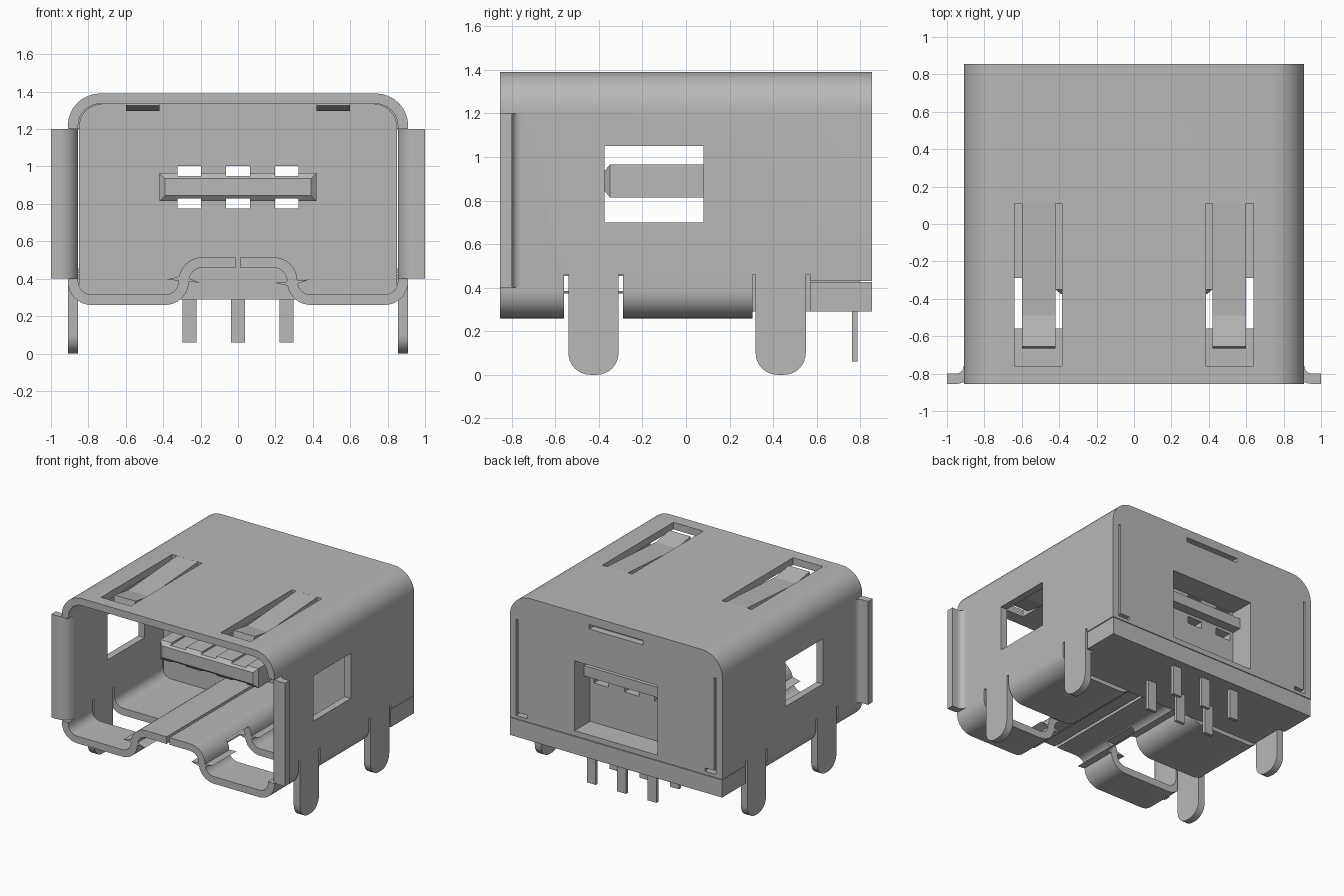
import bpy, bmesh, math
from mathutils import Vector

if "Cube" in bpy.data.objects:
    bpy.data.objects.remove(bpy.data.objects["Cube"], do_unlink=True)

grey = bpy.data.materials.new("metal_grey")
grey.use_nodes = True
grey.diffuse_color = (0.48, 0.48, 0.48, 1)
grey.node_tree.nodes["Principled BSDF"].inputs["Base Color"].default_value = (0.48, 0.48, 0.48, 1)

T = 0.055          # sheet thickness
H = T / 2
W, D, TOP = 0.91, 0.855, 1.39
SIDES = (-1, 1)


def finish(bm, name):
    bmesh.ops.recalc_face_normals(bm, faces=bm.faces)
    mesh = bpy.data.meshes.new(name)
    bm.to_mesh(mesh)
    bm.free()
    mesh.materials.append(grey)
    ob = bpy.data.objects.new(name, mesh)
    bpy.context.collection.objects.link(ob)
    return ob


def select(ob):
    bpy.ops.object.select_all(action='DESELECT')
    ob.select_set(True)
    bpy.context.view_layer.objects.active = ob


def smooth(ob):
    select(ob)
    bpy.ops.object.shade_smooth_by_angle(angle=math.radians(30))


def place(axis, p, a):
    return {'x': (a, p[0], p[1]), 'y': (p[0], a, p[1]), 'z': (p[0], p[1], a)}[axis]


def prism(name, pts, axis, a, b):
    """Extrude a flat outline along an axis from a to b."""
    bm = bmesh.new()
    lo = [bm.verts.new(place(axis, p, a)) for p in pts]
    hi = [bm.verts.new(place(axis, p, b)) for p in pts]
    bm.faces.new(lo)
    bm.faces.new(hi)
    for i in range(len(pts)):
        j = (i + 1) % len(pts)
        bm.faces.new((lo[i], lo[j], hi[j], hi[i]))
    return finish(bm, name)


def rounded(corners, closed=False, steps=8):
    """Round a polyline given as (u, v, radius) corners."""
    n, out = len(corners), []
    for i, (u, v, r) in enumerate(corners):
        c = Vector((u, v))
        if r == 0 or (not closed and i in (0, n - 1)):
            out.append(c)
            continue
        d1 = (Vector(corners[i - 1][:2]) - c).normalized()
        d2 = (Vector(corners[(i + 1) % n][:2]) - c).normalized()
        half = d1.angle(d2) / 2
        mid = c + (d1 + d2).normalized() * r / math.sin(half)
        s = c + d1 * r / math.tan(half) - mid
        e = c + d2 * r / math.tan(half) - mid
        turn = s.angle_signed(e)
        for k in range(steps + 1):
            t = -turn * k / steps
            out.append(mid + Vector((s.x * math.cos(t) - s.y * math.sin(t),
                                     s.x * math.sin(t) + s.y * math.cos(t))))
    return out


def band(path):
    """Thicken an open path into a closed sheet outline."""
    left, right = [], []
    for i, p in enumerate(path):
        a = (p - path[i - 1]).normalized() if i else None
        b = (path[i + 1] - p).normalized() if i < len(path) - 1 else None
        a, b = a or b, b or a
        t = (a + b).normalized()
        off = Vector((-t.y, t.x)) * H / max(0.3, t.dot(a))
        left.append(p + off)
        right.append(p - off)
    return left + right[::-1]


def boxes(name, items):
    """Boxes given as (x0, x1, y0, y1, z0, z1)."""
    bm = bmesh.new()
    for x0, x1, y0, y1, z0, z1 in items:
        vs = bmesh.ops.create_cube(bm, size=1)["verts"]
        for v in vs:
            v.co = ((x0 + x1) / 2 + v.co.x * (x1 - x0),
                    (y0 + y1) / 2 + v.co.y * (y1 - y0),
                    (z0 + z1) / 2 + v.co.z * (z1 - z0))
    return finish(bm, name)


def both(x0, x1, *rest):
    return [(x0, x1, *rest), (-x1, -x0, *rest)]


def cut(ob, items):
    for item in items:
        cutter = boxes("cutter", [item])
        cutter.hide_render = True
        mod = ob.modifiers.new("cut", 'BOOLEAN')
        mod.operation = 'DIFFERENCE'
        mod.solver = 'EXACT'
        mod.object = cutter
        select(ob)
        bpy.ops.object.modifier_apply(modifier=mod.name)
        bpy.data.objects.remove(cutter, do_unlink=True)


# Folded sheet shell with a raised channel and seam in the floor
half = [(0.012, 0.487, 0), (0.29, 0.487, 0.1), (0.29, 0.287, 0.1),
        (W - H, 0.287, 0.1), (W - H, TOP - H, 0.145)]
loop = half + [(-x, z, r) for x, z, r in reversed(half)]
shell = prism("shell", band(rounded(loop)), 'y', -D, D)
cut(shell,
    both(0.22, 1.0, -0.56, -0.29, 0.2, 0.46)            # floor openings
    + [(-1, 1, 0.305, 0.57, 0.2, 0.46),                 # rear underside
       (-1, 1, 0.565, 0.9, 0.2, 0.43),
       (-0.6, 0.6, 0.305, 0.9, 0.2, 0.55)]
    + both(0.8, 1.0, -0.375, 0.08, 0.70, 1.05)          # side windows
    + both(0.84, 1.0, -0.9, -0.745, 0.4, 1.2)           # room for front flanges
    + both(0.385, 0.64, -0.76, 0.11, 1.3, 1.45))        # spring openings
smooth(shell)

# Rear wall with window, slot and side slits
r = 0.12
wall = [(-0.857, 0.43, 0), (0.857, 0.43, 0), (0.857, 1.337, r), (-0.857, 1.337, r)]
back_wall = prism("back_wall", rounded(wall, True), 'y', D - T, D)
WINDOW = (-0.355, 0.355, 0.665, 0.95, 0.47, 1.01)
cut(back_wall, [WINDOW, (-0.23, 0.23, 0.7, 0.95, 1.29, 1.325)]
    + both(0.84, 0.863, 0.7, 0.95, 0.48, 1.2)
    + both(0.76, 0.863, 0.7, 0.95, 0.455, 0.48))
smooth(back_wall)

# Insulating block with rear recess and contact holes
PINS = (-0.26, 0, 0.26)
block_outline = [(-0.85, 0.29, 0), (0.85, 0.29, 0), (0.85, 1.333, r), (-0.85, 1.333, r)]
block = prism("insulator_block", rounded(block_outline, True), 'y', 0.3, D - T)
holes = [(x - 0.063, x + 0.063, 0.2, 0.75, z, z + 0.055)
         for x in PINS for z in (0.775, 0.948)]
cut(block, [WINDOW] + holes)
smooth(block)
boxes("recess_rib", [(-0.355, 0.355, 0.6, 0.74, 0.85, 0.93)])
boxes("rear_base", [(-W + 0.002, W - 0.002, 0.57, D, 0.29, 0.425)])

# Contact tongue with bevelled nose and contact grooves
bm = bmesh.new()
rings = []
for y, x, z0, z1 in ((-0.375, 0.39, 0.845, 0.935), (-0.35, 0.42, 0.815, 0.965),
                     (0.31, 0.42, 0.815, 0.965)):
    rings.append([bm.verts.new(p) for p in
                  ((-x, y, z0), (x, y, z0), (x, y, z1), (-x, y, z1))])
bm.faces.new(rings[0])
bm.faces.new(rings[-1])
for a, b in zip(rings, rings[1:]):
    for i in range(4):
        j = (i + 1) % 4
        bm.faces.new((a[i], a[j], b[j], b[i]))
tongue = finish(bm, "tongue")
cut(tongue, [(x - 0.063, x + 0.063, -0.5, 0.4, z, z + 0.05)
             for x in PINS for z in (0.78, 0.95)])

# Solder pins in two rows
for row, y in (("front", 0.5), ("rear", 0.775)):
    boxes(row + "_pins", [(x - 0.038, x + 0.038, y - 0.012, y + 0.012, 0.06, 0.32)
                          for x in PINS])

for s in SIDES:
    side = "left" if s > 0 else "right"
    # Mounting legs with rounded feet
    for where, y in (("front", -0.425), ("rear", 0.435)):
        w = 0.115
        leg = [(y - w, 0.48, 0), (y - w, 0, 0.1), (y + w, 0, 0.1), (y + w, 0.48, 0)]
        smooth(prism(f"{where}_{side}_leg", rounded(leg, True), 'x',
                     s * (W - T), s * W))
    # Flared front flange
    flare = [(s * (W - H), -0.74, 0), (s * (W - H), -D + H, 0.07), (s * 1.0, -D + H, 0)]
    smooth(prism(f"{side}_flange", band(rounded(flare)), 'z', 0.4, 1.2))
    # Spring finger dipping below the roof
    path = [Vector(p) for p in ((0.115, TOP - H), (-0.49, 1.323), (-0.66, 1.352))]
    prism(f"{side}_spring", band(path), 'x', s * 0.42, s * 0.60)
